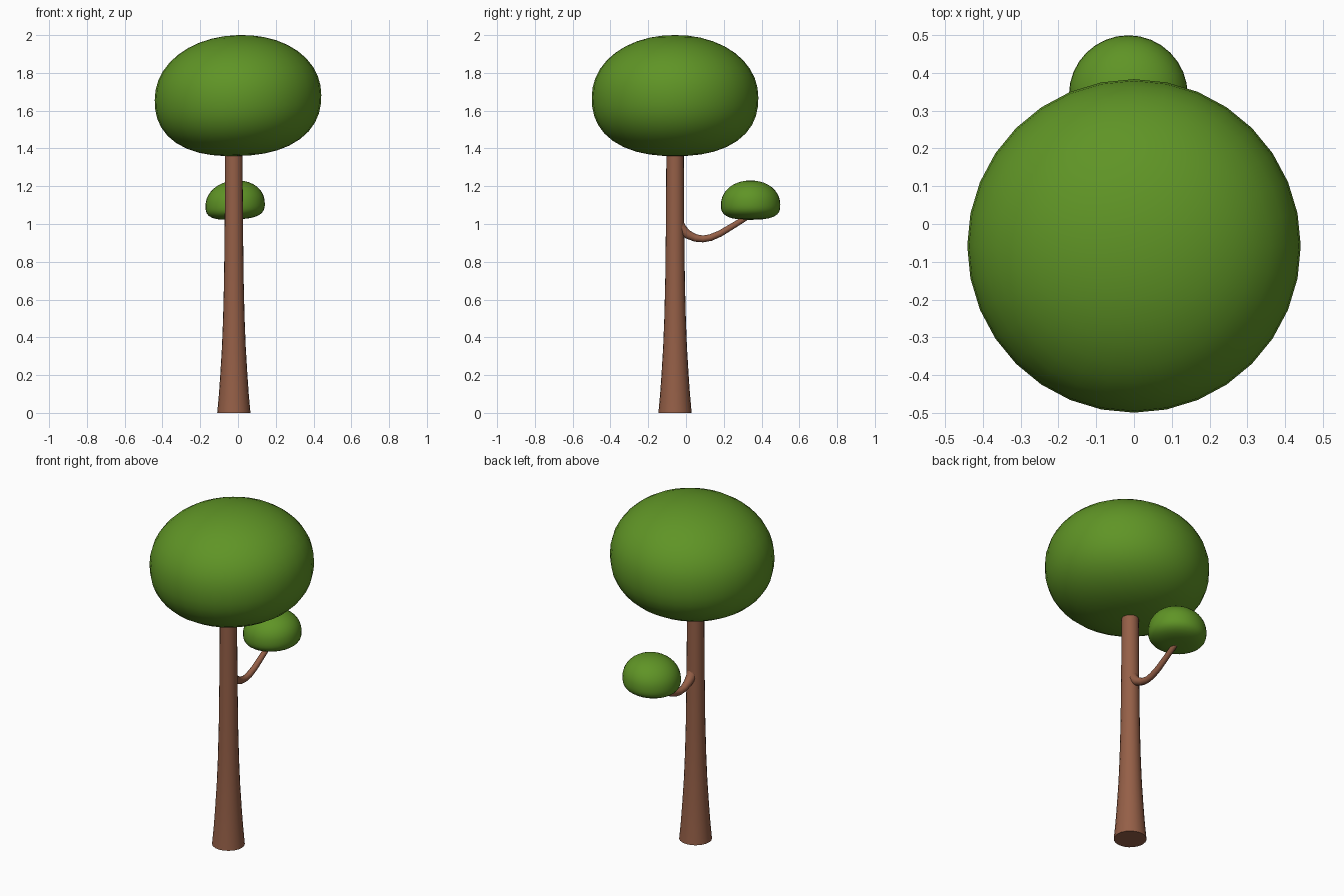
import bpy, bmesh, math
from mathutils import Vector

if "Cube" in bpy.data.objects:
    bpy.data.objects.remove(bpy.data.objects["Cube"])


def material(name, rgb):
    m = bpy.data.materials.new(name)
    m.diffuse_color = (*rgb, 1)
    m.use_nodes = True
    m.node_tree.nodes["Principled BSDF"].inputs["Base Color"].default_value = m.diffuse_color
    return m


BARK = material("bark brown", (0.30, 0.115, 0.063))
LEAF = material("leaf green", (0.115, 0.297, 0.019))


def finish(bm, name, mat):
    bmesh.ops.recalc_face_normals(bm, faces=bm.faces)
    me = bpy.data.meshes.new(name)
    bm.to_mesh(me)
    bm.free()
    me.materials.append(mat)
    ob = bpy.data.objects.new(name, me)
    bpy.context.collection.objects.link(ob)
    bpy.ops.object.select_all(action='DESELECT')
    bpy.context.view_layer.objects.active = ob
    ob.select_set(True)
    bpy.ops.object.shade_smooth_by_angle(angle=math.radians(50))
    return ob


def tube(name, path, segs, side):
    """Capped tube through (centre, radius) pairs, bending around the side axis."""
    bm = bmesh.new()
    pts = [Vector(p) for p, r in path]
    side = Vector(side)
    rings = []
    for i, (p, r) in enumerate(path):
        t = (pts[min(i + 1, len(pts) - 1)] - pts[max(i - 1, 0)]).normalized()
        up = t.cross(side)
        rings.append([bm.verts.new(pts[i] + r * (side * math.cos(a) + up * math.sin(a)))
                      for a in (2 * math.pi * k / segs for k in range(segs))])
    for a, b in zip(rings, rings[1:]):
        for k in range(segs):
            n = (k + 1) % segs
            bm.faces.new((a[k], a[n], b[n], b[k]))
    bm.faces.new(rings[0])
    bm.faces.new(rings[-1])
    return finish(bm, name, BARK)


def crown(name, centre, radius, up, down, n_up, n_down, shear):
    """Rounded dome above the widest line, flatter superellipse underneath."""
    bm = bmesh.new()
    bmesh.ops.create_uvsphere(bm, u_segments=32, v_segments=20, radius=1)
    for v in bm.verts:
        h, n = (up, n_up) if v.co.z >= 0 else (down, n_down)
        flat = math.hypot(v.co.x, v.co.y)
        k = (flat ** n + abs(v.co.z) ** n) ** (-1 / n)
        x, y, z = v.co * k
        v.co = Vector(centre) + Vector((x * radius, y * radius, z * h + shear * x * radius))
    return finish(bm, name, LEAF)


# Trunk, flared at the foot
TX, TY = -0.022, -0.058
profile = [(0, .088), (.1, .079), (.2, .072), (.35, .063), (.5, .057),
           (.7, .052), (.95, .049), (1.2, .047), (1.41, .046)]
tube("trunk", [((TX, TY, z), r) for z, r in profile], 20, (1, 0, 0))

# Side branch, dipping then rising to the small crown
bends = [(-.045, 1.0, .034), (-.02, .968, .028), (.01, .944, .023), (.05, .926, .020),
         (.09, .921, .018), (.13, .928, .018), (.18, .949, .017), (.24, .985, .016),
         (.30, 1.022, .015), (.34, 1.047, .014)]
tube("branch", [((-.019, y, z), r) for y, z, r in bends], 12, (1, 0, 0))

# Foliage
crown("main_crown", (0, -.058, 1.67), .441, .33, .31, 2.08, 2.35, .03)
crown("small_crown", (-.015, .342, 1.102), .157, .128, .078, 2.1, 3.0, .05)
